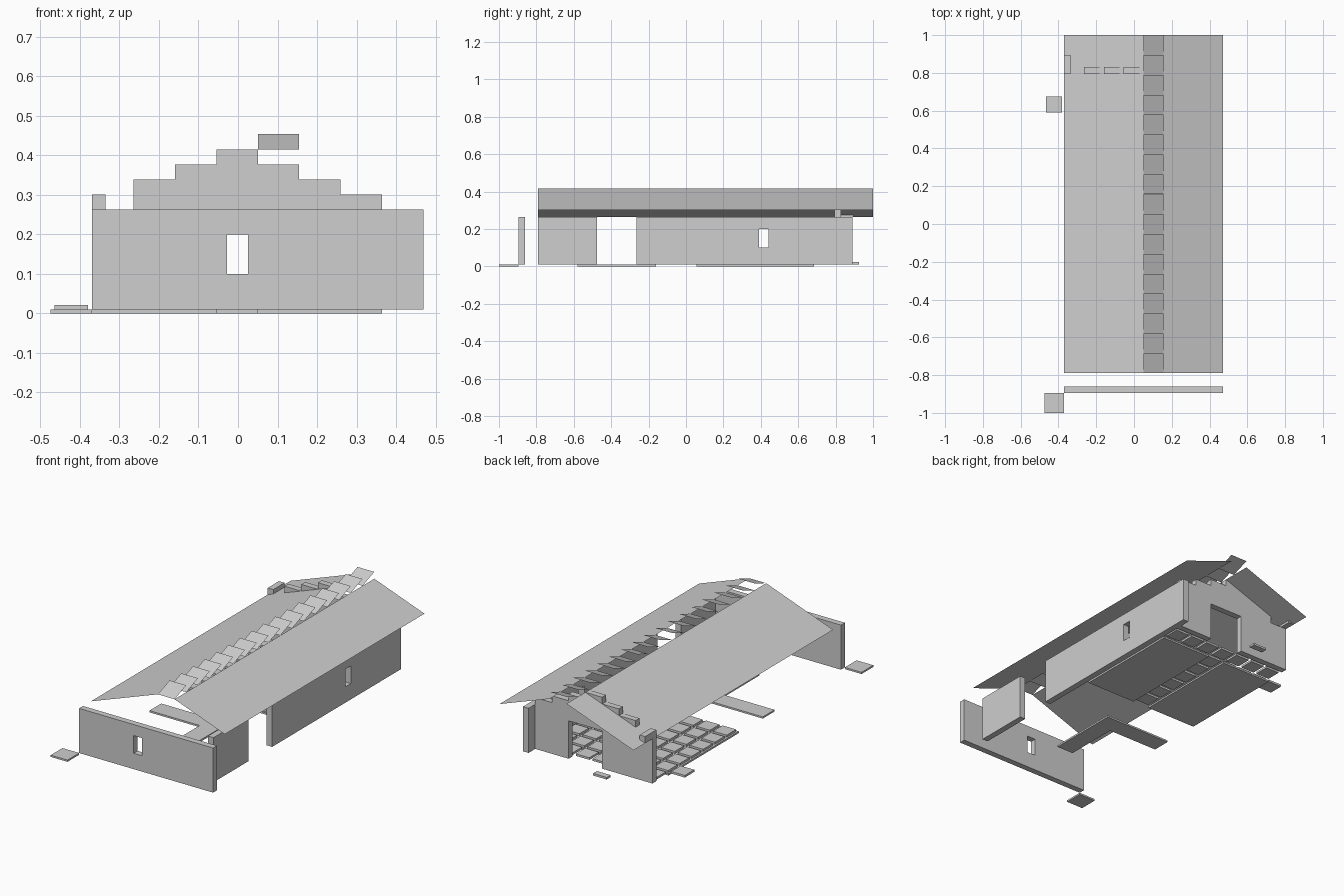
import bpy
import bmesh

old = bpy.data.objects.get("Cube")
if old:
    bpy.data.objects.remove(old, do_unlink=True)

GREY = (0.62, 0.62, 0.62, 1)
mat = bpy.data.materials.new("plain_grey")
mat.use_nodes = True
mat.diffuse_color = GREY
mat.node_tree.nodes["Principled BSDF"].inputs["Base Color"].default_value = GREY

U = 0.105            # width of one paving module
LEFT, FRONT = -0.37, -0.79
WALL = 0.035         # wall thickness
BASE, EAVE, STEP = 0.01, 0.263, 0.038


def finish(name, bm):
    mesh = bpy.data.meshes.new(name)
    bm.to_mesh(mesh)
    bm.free()
    mesh.materials.append(mat)
    obj = bpy.data.objects.new(name, mesh)
    bpy.context.collection.objects.link(obj)
    return obj


def box(name, x, y, z):
    bm = bmesh.new()
    bmesh.ops.create_cube(bm, size=1)
    for v in bm.verts:
        v.co = [lo + (c + 0.5) * (hi - lo) for c, (lo, hi) in zip(v.co, (x, y, z))]
    return finish(name, bm)


def sheet(name, x, y, z):
    """Thin sloping sheet: corners given by ranges, z for each corner."""
    bm = bmesh.new()
    pts = ((x[0], y[0]), (x[1], y[0]), (x[1], y[1]), (x[0], y[1]))
    bm.faces.new([bm.verts.new((*p, h)) for p, h in zip(pts, z)])
    return finish(name, bm)


def prism(name, outline, axis, lo, hi):
    """Extrude a flat outline along the y or z axis."""
    bm = bmesh.new()
    place = (lambda a, b: (a, lo, b)) if axis == "y" else (lambda a, b: (a, b, lo))
    face = bm.faces.new([bm.verts.new(place(a, b)) for a, b in outline])
    new = bmesh.ops.extrude_face_region(bm, geom=[face])["geom"]
    shift = (0, hi - lo, 0) if axis == "y" else (0, 0, hi - lo)
    bmesh.ops.translate(bm, vec=shift, verts=[g for g in new if isinstance(g, bmesh.types.BMVert)])
    bmesh.ops.recalc_face_normals(bm, faces=bm.faces)
    return finish(name, bm)


def cut(obj, x, y, z):
    cutter = box("window_cutter", x, y, z)
    mod = obj.modifiers.new("window", "BOOLEAN")
    mod.operation, mod.solver, mod.object = "DIFFERENCE", "EXACT", cutter
    bpy.context.view_layer.objects.active = obj
    bpy.ops.object.modifier_apply(modifier=mod.name)
    bpy.data.objects.remove(cutter, do_unlink=True)


def col(n):
    return LEFT + n * U


# Walls with windows
front = box("front_wall", (LEFT, col(8)), (-0.895, -0.86), (BASE, EAVE))
cut(front, (-0.028, 0.025), (-1, -0.8), (0.1, 0.2))
side_x = (col(7), col(7) + WALL)
side = box("side_wall_long", side_x, (-0.265, 0.89), (BASE, EAVE))
cut(side, (0.3, 0.5), (0.39, 0.44), (0.1, 0.2))
box("side_wall_short", side_x, (FRONT, -0.475), (BASE, EAVE))

# Back wall: doorway notch below, stepped gable above
gable = [(col(0), BASE), (col(3), BASE), (col(3), 0.225), (col(5), 0.225),
         (col(5), BASE), (col(7), BASE)]
for i in range(4):
    top = EAVE + (i + 1) * STEP
    gable += [(col(7 - i), top), (col(6 - i) if i < 3 else col(3), top)]
gable += [(col(3), EAVE + 3 * STEP), (col(2), EAVE + 3 * STEP), (col(2), EAVE + 2 * STEP),
          (col(1), EAVE + 2 * STEP), (col(1), EAVE), (col(0), EAVE)]
prism("back_wall", gable, "y", 0.795, 0.83)
box("corner_block", (LEFT, LEFT + WALL), (0.795, 0.895), (EAVE, EAVE + STEP))

# Two roof slopes with an open ridge strip
RIDGE = 0.415
sheet("roof_right", (LEFT, col(4)), (FRONT, 1), (EAVE, RIDGE, RIDGE, EAVE))
sheet("roof_left", (col(5), col(8)), (FRONT, 1), (RIDGE, 0.301, 0.301, RIDGE))

# Tilted ridge shingles
for i in range(17):
    y = FRONT + i * 1.79 / 17
    sheet(f"ridge_shingle_{i}", (col(4), col(5)), (y, y + U), (RIDGE, RIDGE, 0.454, 0.454))

# Floor slabs, including the angled path
box("floor_slab_left", (col(4), col(7)), (0.055, 0.685), (0, BASE))
box("floor_slab_right", (col(0), col(3)), (0.055, 0.685), (0, BASE))
path = [(col(0), -0.265), (col(3), -0.265), (col(3), -0.58),
        (col(4), -0.58), (col(4), -0.16), (col(0), -0.16)]
prism("angled_path", path, "z", 0, BASE)
box("front_paver", (col(-1), col(0)), (-1, -0.895), (0, BASE))

# Paving tiles
cells = [(c, r) for c in range(7) for r in range(7)] + [(-1, 5)]
for c, r in cells:
    x, y = col(c) + 0.01, 0.065 + r * U
    box("floor_tile", (x, x + 0.085), (y, y + 0.085), (BASE, 0.022))
box("back_door_tile", (col(2) + 0.01, col(3) - 0.01), (0.89, 0.925), (BASE, 0.022))
